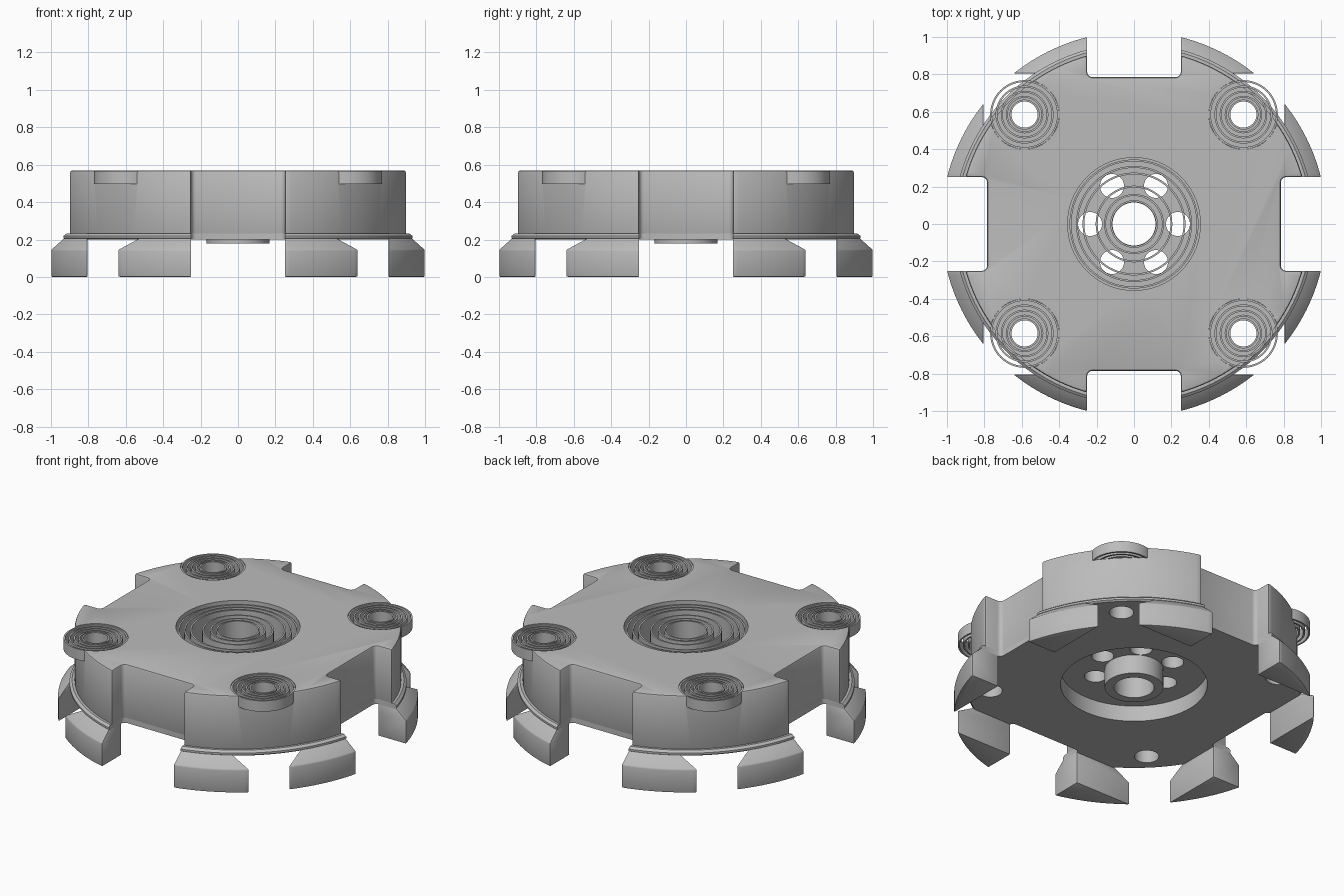
import bpy
import bmesh
from math import sin, cos, pi, asin, acos, radians

if "Cube" in bpy.data.objects:
    bpy.data.objects.remove(bpy.data.objects["Cube"])

GREY = (0.5, 0.5, 0.5, 1)
metal = bpy.data.materials.new("plain_grey")
metal.use_nodes = True
metal.diffuse_color = GREY
metal.node_tree.nodes["Principled BSDF"].inputs["Base Color"].default_value = GREY

NOTCH_HALF, NOTCH_FLOOR, FOOT_INNER = 0.25, 0.785, 0.805
BOTTOM, TOP = 0.2, 0.57


def make(name, bm):
    bmesh.ops.recalc_face_normals(bm, faces=bm.faces)
    mesh = bpy.data.meshes.new(name)
    bm.to_mesh(mesh)
    bm.free()
    mesh.materials.append(metal)
    ob = bpy.data.objects.new(name, mesh)
    bpy.context.collection.objects.link(ob)
    return ob


def activate(ob):
    bpy.ops.object.select_all(action='DESELECT')
    ob.select_set(True)
    bpy.context.view_layer.objects.active = ob


def smooth(ob):
    activate(ob)
    bpy.ops.object.shade_smooth_by_angle(angle=radians(30))


def bevel(ob, width):
    mod = ob.modifiers.new("edge_round", 'BEVEL')
    mod.width, mod.segments = width, 2
    mod.limit_method, mod.angle_limit = 'ANGLE', radians(40)
    activate(ob)
    bpy.ops.object.modifier_apply(modifier=mod.name)


def loft(name, outline, levels):
    """Stack an outline at several (radius, height) levels and cap both ends."""
    bm = bmesh.new()
    rows = [[bm.verts.new((x, y, z)) for x, y in outline(r)] for r, z in levels]
    n = len(rows[0])
    for low, high in zip(rows, rows[1:]):
        for i in range(n):
            j = (i + 1) % n
            bm.faces.new((low[i], low[j], high[j], high[i]))
    bm.faces.new(rows[0])
    bm.faces.new(rows[-1])
    return make(name, bm)


def tube(name, x, y, outer, inner, z0, z1, sides=64):
    """Open ring with a rectangular section."""
    bm = bmesh.new()
    section = [(outer, z0), (outer, z1), (inner, z1), (inner, z0)]
    rows = [[bm.verts.new((x + r * cos(2 * pi * i / sides), y + r * sin(2 * pi * i / sides), z))
             for r, z in section] for i in range(sides)]
    for i in range(sides):
        a, b = rows[i], rows[(i + 1) % sides]
        for k in range(4):
            m = (k + 1) % 4
            bm.faces.new((a[k], b[k], b[m], a[m]))
    ob = make(name, bm)
    smooth(ob)
    return ob


def cut(target, x, y, radius, z0, z1):
    """Cut a round pocket or hole."""
    circle = lambda r: [(x + r * cos(2 * pi * i / 64), y + r * sin(2 * pi * i / 64)) for i in range(64)]
    cutter = loft("cutter", circle, [(radius, z0), (radius, z1)])
    cutter.hide_render = True
    mod = target.modifiers.new("cut", 'BOOLEAN')
    mod.operation, mod.solver, mod.object = 'DIFFERENCE', 'EXACT', cutter
    activate(target)
    bpy.ops.object.modifier_apply(modifier=mod.name)
    bpy.data.objects.remove(cutter)


def notched_disc(radius):
    """Disc outline with four filleted square notches."""
    f = 0.025
    a = asin(NOTCH_HALF / radius)
    corner = [(NOTCH_FLOOR + f * (1 - cos(t)), NOTCH_HALF - f * (1 - sin(t)))
              for t in (0, pi / 6, pi / 3, pi / 2)]
    arc = [(radius * cos(t), radius * sin(t))
           for t in [a + (pi / 2 - 2 * a) * i / 28 for i in range(29)]]
    quarter = corner + arc + [(y, x) for x, y in reversed(corner)]
    points = []
    for _ in range(4):
        points += quarter
        quarter = [(-y, x) for x, y in quarter]
    return points


def foot_outline(radius):
    """Segment between the notch wall, the straight inner face and the rim."""
    a, b = acos(NOTCH_HALF / radius), asin(FOOT_INNER / radius)
    arc = [(radius * cos(t), radius * sin(t))
           for t in [a + (b - a) * i / 16 for i in range(17)]]
    return [(NOTCH_HALF, FOOT_INNER)] + arc


# Body with a thin flange around its lower rim
body = loft("body", notched_disc, [(0.935, BOTTOM + 0.02), (0.935, TOP)])
bevel(body, 0.012)
flange = loft("flange", notched_disc,
              [(0.955, BOTTOM), (0.965, BOTTOM + 0.008), (0.965, BOTTOM + 0.02), (0.95, BOTTOM + 0.032)])

# Central pockets, bore and ring of bolt holes
for part in (body, flange):
    cut(part, 0, 0, 0.42, 0.1, 0.3)
cut(body, 0, 0, 0.355, 0.4, 0.7)
cut(body, 0, 0, 0.115, 0.1, 0.7)
for i in range(6):
    cut(body, 0.235 * cos(i * pi / 3), 0.235 * sin(i * pi / 3), 0.064, 0.1, 0.7)

# Corner pockets with through holes and nested rings
for sx in (-1, 1):
    for sy in (-1, 1):
        x, y = 0.585 * sx, 0.585 * sy
        cut(body, x, y, 0.185, 0.5, 0.7)
        for part in (body, flange):
            cut(part, x, y, 0.07, 0.1, 0.7)
        for k, r in enumerate((0.184, 0.155, 0.127, 0.1, 0.08)):
            tube(f"corner_ring_{k + 1}", x, y, r, r - 0.01, 0.498, 0.566)
smooth(body)
smooth(flange)

# Nested rings in the middle and the boss underneath
for k, r in enumerate((0.345, 0.31, 0.275, 0.205, 0.16, 0.127)):
    tube(f"centre_ring_{k + 1}", 0, 0, r, r - 0.01, 0.398, 0.55)
tube("bottom_boss", 0, 0, 0.168, 0.115, 0.18, 0.31)

# Eight claw feet, a mirrored pair on each side
for side in range(4):
    for mirror in (1, -1):
        c, s = round(cos(side * pi / 2)), round(sin(side * pi / 2))

        def placed(radius):
            return [(c * x * mirror - s * y, s * x * mirror + c * y) for x, y in foot_outline(radius)]

        foot = loft("claw_foot", placed, [(1.03, 0), (1.03, 0.145), (0.96, BOTTOM + 0.01)])
        bevel(foot, 0.012)
        smooth(foot)
